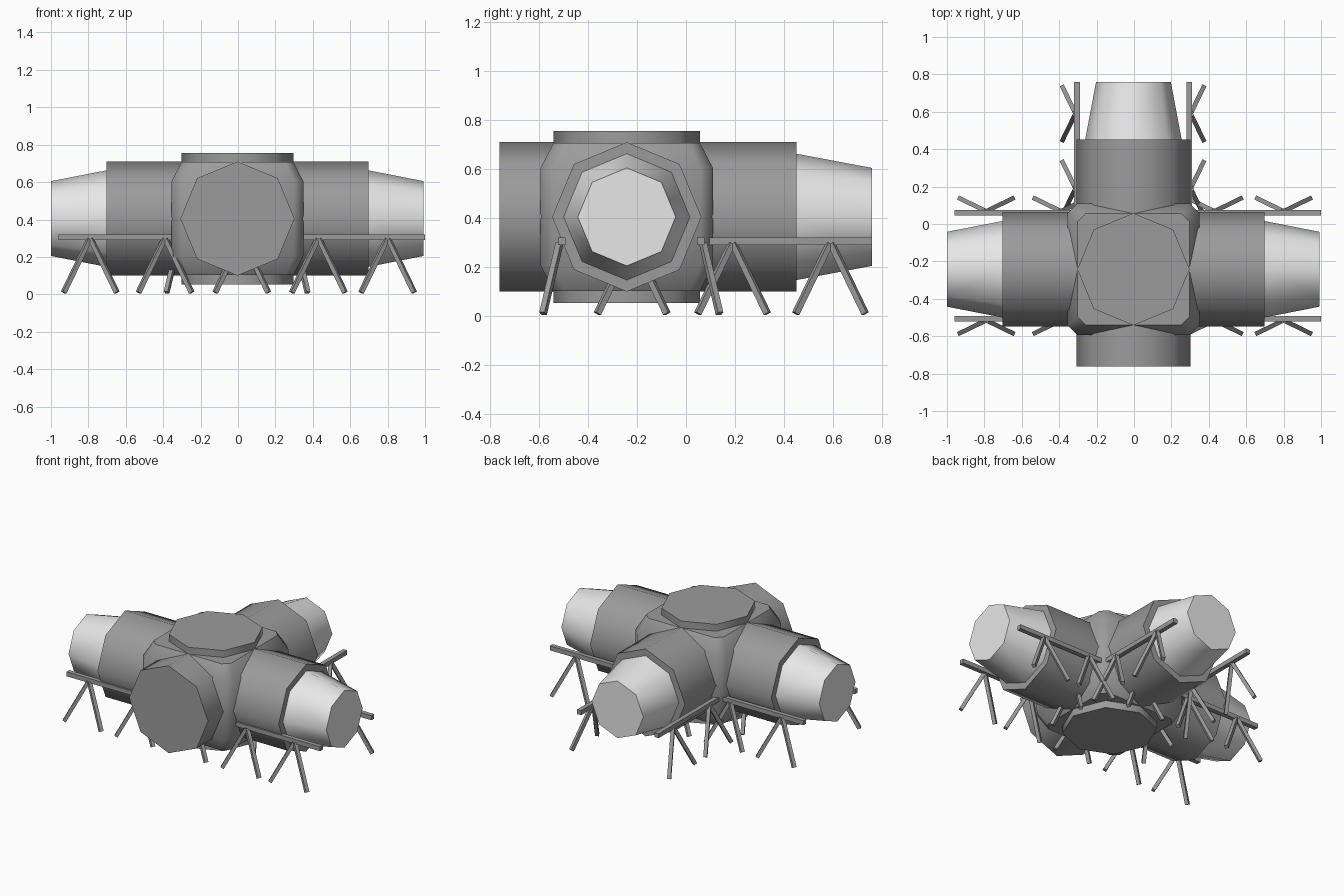
import bpy, bmesh, math
from mathutils import Vector, Matrix

cube = bpy.data.objects.get("Cube")
if cube:
    bpy.data.objects.remove(cube, do_unlink=True)


def material(name, value):
    m = bpy.data.materials.new(name)
    m.use_nodes = True
    colour = (value, value, value, 1)
    m.diffuse_color = colour
    m.node_tree.nodes["Principled BSDF"].inputs["Base Color"].default_value = colour
    return m


DARK = material("dark grey", 0.33)
LIGHT = material("light grey", 0.8)
STRUT = material("strut grey", 0.33)

CENTRE = Vector((-0.003, -0.242, 0.405))
AXES = {"x": Vector((1, 0, 0)), "y": Vector((0, 1, 0)), "z": Vector((0, 0, 1))}


def finish(name, bm, mat, smooth=True):
    bmesh.ops.recalc_face_normals(bm, faces=bm.faces)
    mesh = bpy.data.meshes.new(name)
    bm.to_mesh(mesh)
    bm.free()
    mesh.materials.append(mat)
    obj = bpy.data.objects.new(name, mesh)
    bpy.context.collection.objects.link(obj)
    if smooth:
        bpy.ops.object.select_all(action="DESELECT")
        obj.select_set(True)
        bpy.context.view_layer.objects.active = obj
        bpy.ops.object.shade_smooth_by_angle(angle=math.radians(50))
    return obj


def loft(name, rings, mat):
    """Skin a list of equal rings and close both ends."""
    bm = bmesh.new()
    loops = [[bm.verts.new(p) for p in ring] for ring in rings]
    for a, b in zip(loops, loops[1:]):
        for i in range(len(a)):
            j = (i + 1) % len(a)
            bm.faces.new((a[i], a[j], b[j], b[i]))
    bm.faces.new(loops[0])
    bm.faces.new(loops[-1])
    return finish(name, bm, mat)


def octagon(axis, offset, radius):
    d = AXES[axis]
    u = AXES["y"] if axis == "x" else AXES["x"]
    v = d.cross(u)
    angles = [math.tau * i / 8 for i in range(8)]
    return [CENTRE + d * offset + (u * math.cos(a) + v * math.sin(a)) * radius
            for a in angles]


def tube(name, axis, start, end, mat, r1=0.305, r2=0.305):
    loft(name, [octagon(axis, start, r1), octagon(axis, end, r2)], mat)


# Module tubes
tube("cross_module", "x", -0.7, 0.7, DARK)
tube("long_module", "y", -0.52, 0.693, DARK)
tube("vertical_module", "z", -0.352, 0.35, DARK, 0.3, 0.3)

# Tapered end caps
tube("left_end_cap", "x", 0.7, 0.995, LIGHT, 0.258, 0.2)
tube("right_end_cap", "x", -0.7, -0.997, LIGHT, 0.258, 0.2)
tube("back_end_cap", "y", 0.693, 1.002, LIGHT, 0.258, 0.2)


# Central hub: square block with clipped corners, narrowing above and below
def hub_ring(z, scale):
    a, b = 0.352 * scale, 0.3 * scale
    quarter = [Vector((a, b, 0)), Vector((b, a, 0))]
    return [CENTRE + Vector((0, 0, z)) + Matrix.Rotation(k * math.pi / 2, 3, "Z") @ p
            for k in range(4) for p in quarter]


loft("central_hub", [hub_ring(-0.302, 0.85), hub_ring(-0.2, 1),
                     hub_ring(0.2, 1), hub_ring(0.302, 0.85)], DARK)


# Support rails on splayed A-frame legs
def add_beam(bm, p, q, width):
    p, q = Vector(p), Vector(q)
    d = q - p
    turn = d.to_track_quat("Z", "Y").to_matrix().to_4x4()
    size = Matrix.Diagonal((width, width, d.length, 1))
    bmesh.ops.create_cube(bm, size=1, matrix=Matrix.Translation((p + q) / 2) @ turn @ size)


def support(name, axis, side, out, ends, apexes):
    def point(along, across, z):
        return (along, across, z) if axis == "x" else (across, along, z)

    bm = bmesh.new()
    add_beam(bm, point(ends[0], side, 0.305), point(ends[1], side, 0.305), 0.031)
    for apex in apexes:
        for s in (-1, 1):
            add_beam(bm, point(apex + 0.004 * s, side + out * 0.01, 0.295),
                     point(apex + 0.142 * s, side + out * 0.077, 0.01), 0.024)
    finish(name, bm, STRUT, smooth=False)


cross_apexes = (-0.79, -0.39, 0.02, 0.43, 0.8)
support("front_support", "x", -0.507, -1, (-0.96, 1.0), cross_apexes)
support("back_support", "x", 0.06, 1, (-0.96, 1.0), cross_apexes)
long_apexes = (-0.22, 0.19, 0.59)
support("right_support", "y", -0.305, -1, (-0.38, 0.76), long_apexes)
support("left_support", "y", 0.295, 1, (-0.38, 0.76), long_apexes)
